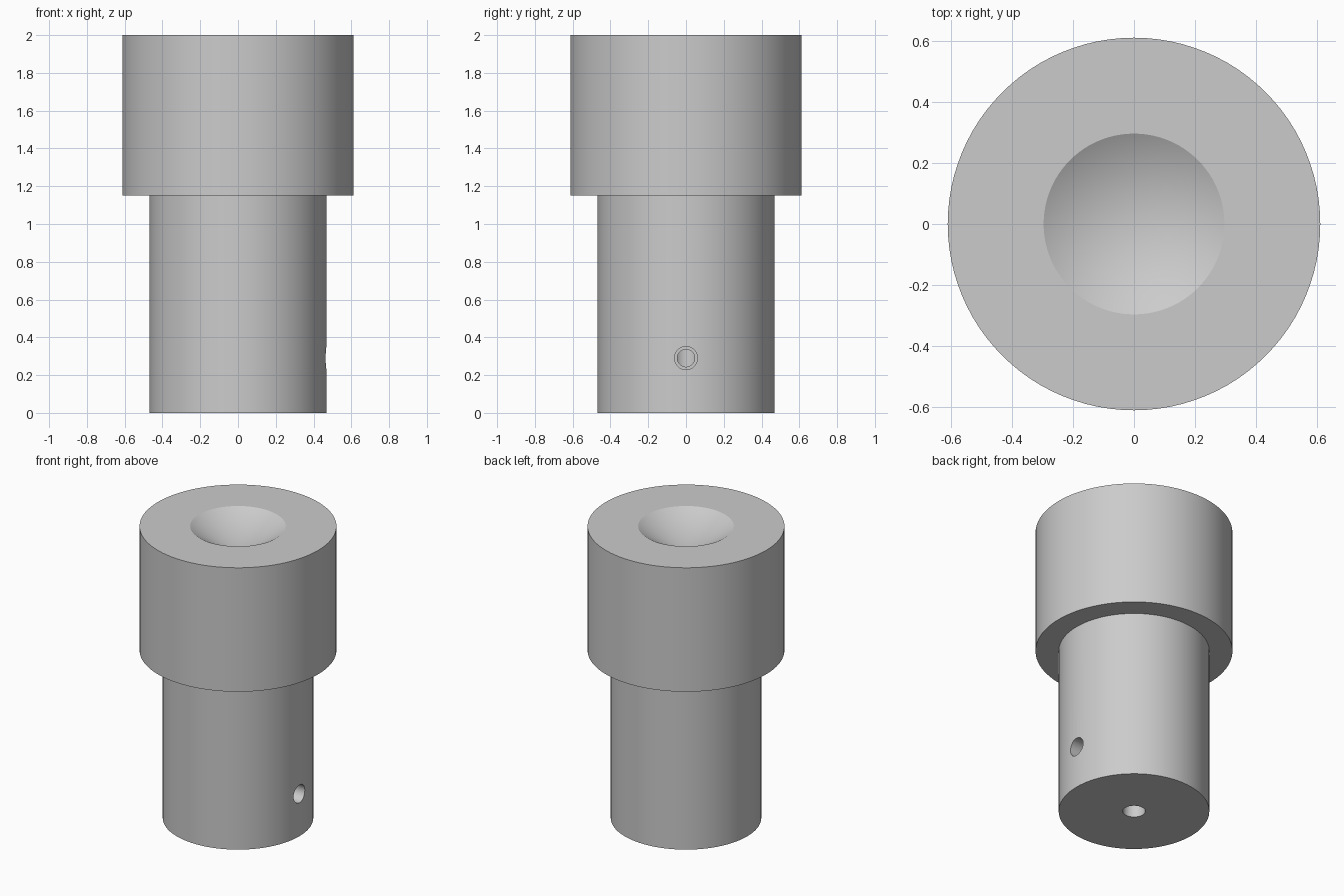
import bpy, bmesh, math
from mathutils import Matrix

cube = bpy.data.objects.get("Cube")
if cube:
    bpy.data.objects.remove(cube, do_unlink=True)

SIDES = 96

grey = bpy.data.materials.new("plain grey")
grey.use_nodes = True
colour = (0.6, 0.6, 0.6, 1)
grey.diffuse_color = colour
grey.node_tree.nodes["Principled BSDF"].inputs["Base Color"].default_value = colour


def lathe(name, profile, sides, matrix=Matrix()):
    """Spin a closed (radius, height) profile around the z axis."""
    bm = bmesh.new()
    verts = [bm.verts.new((r, 0, z)) for r, z in profile]
    edges = [bm.edges.new(pair) for pair in zip(verts, verts[1:])]
    bmesh.ops.spin(bm, geom=verts + edges, cent=(0, 0, 0), axis=(0, 0, 1),
                   angle=math.tau, steps=sides, use_duplicate=False)
    bmesh.ops.remove_doubles(bm, verts=bm.verts, dist=1e-5)
    bmesh.ops.recalc_face_normals(bm, faces=bm.faces)
    bm.transform(matrix)
    mesh = bpy.data.meshes.new(name)
    bm.to_mesh(mesh)
    bm.free()
    mesh.materials.append(grey)
    obj = bpy.data.objects.new(name, mesh)
    bpy.context.collection.objects.link(obj)
    return obj


# Stepped pin: blind bore below, narrow shank, wide head, conical dimple on top
pin = lathe("stepped_pin", [
    (0, 0.64), (0.07, 0.6), (0.07, 0),
    (0.468, 0), (0.468, 1.15),
    (0.612, 1.15), (0.612, 2),
    (0.297, 2), (0, 1.83),
], SIDES)

# Stepped cross hole, drilled from the +x side into the central bore
along_x = Matrix.Translation((0, 0, 0.29)) @ Matrix.Rotation(math.pi / 2, 4, "Y")
cutter = lathe("cross_hole_cutter", [
    (0, 0), (0.046, 0), (0.046, 0.3), (0.061, 0.3), (0.061, 0.6), (0, 0.6),
], 48, along_x)
cutter.hide_render = True
cutter.hide_set(True)

drill = pin.modifiers.new("cross_hole", "BOOLEAN")
drill.operation = "DIFFERENCE"
drill.solver = "EXACT"
drill.object = cutter

# Apply the cut and smooth the round walls
bpy.ops.object.select_all(action="DESELECT")
pin.select_set(True)
bpy.context.view_layer.objects.active = pin
bpy.ops.object.modifier_apply(modifier=drill.name)
bpy.data.objects.remove(cutter, do_unlink=True)
bpy.ops.object.shade_smooth_by_angle(angle=math.radians(25))
